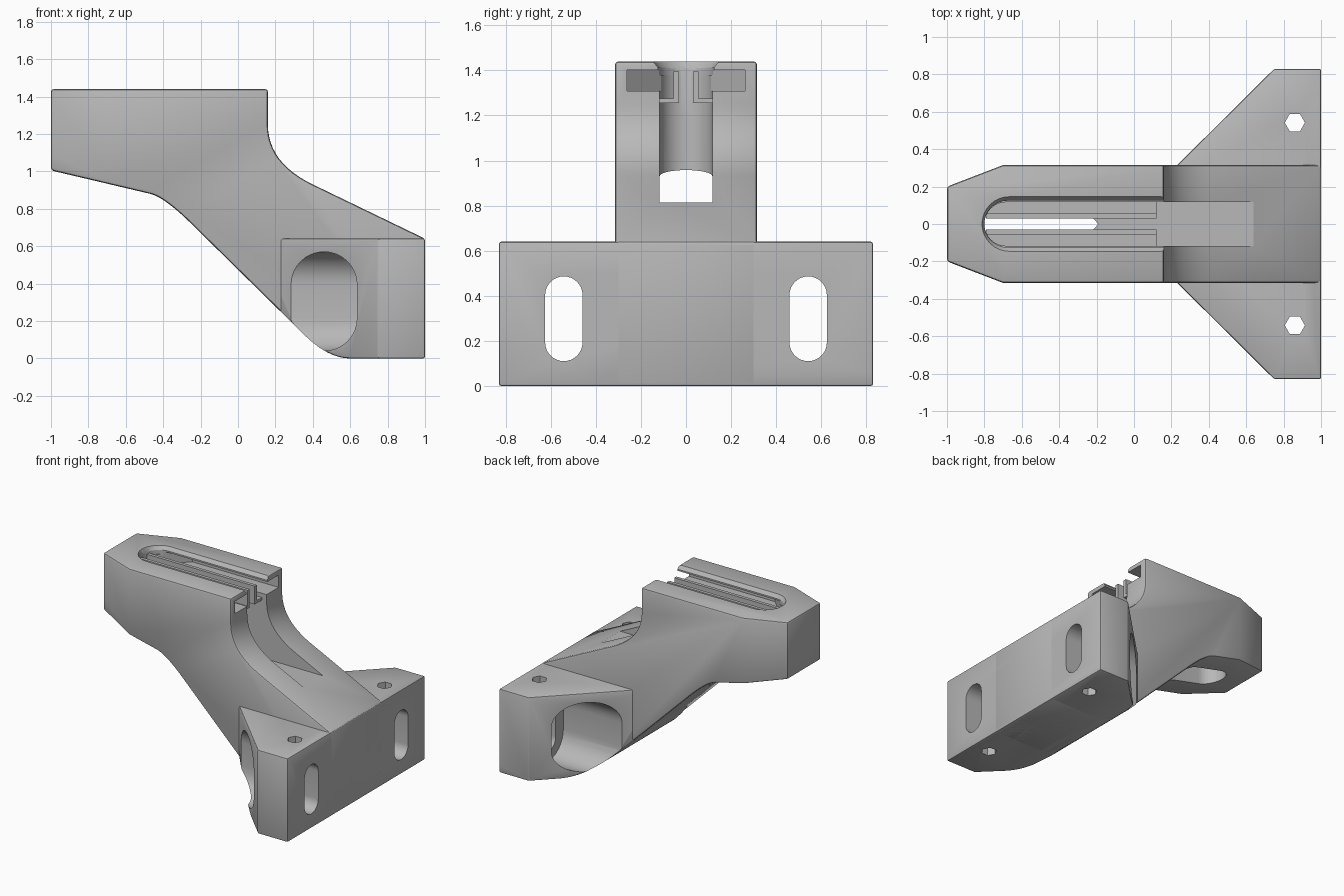
import bpy, bmesh
from math import sin, cos, pi, radians
from mathutils import Vector

if "Cube" in bpy.data.objects:
    bpy.data.objects.remove(bpy.data.objects["Cube"])

grey = bpy.data.materials.new("plain_grey")
grey.use_nodes = True
grey.diffuse_color = (0.48, 0.48, 0.48, 1)
grey.node_tree.nodes["Principled BSDF"].inputs["Base Color"].default_value = (0.48, 0.48, 0.48, 1)


def prism(name, pts, axis, lo, hi, end_pts=None):
    """Extrude a 2D outline along an axis; end_pts gives a different far outline."""
    place = {"x": lambda p, d: (d, p[0], p[1]),
             "y": lambda p, d: (p[0], d, p[1]),
             "z": lambda p, d: (p[0], p[1], d)}[axis]
    bm = bmesh.new()
    a = [bm.verts.new(place(p, lo)) for p in pts]
    b = [bm.verts.new(place(p, hi)) for p in (end_pts or pts)]
    bm.faces.new(a)
    bm.faces.new(b[::-1])
    for i in range(len(a)):
        j = (i + 1) % len(a)
        bm.faces.new((a[i], b[i], b[j], a[j]))
    bmesh.ops.recalc_face_normals(bm, faces=bm.faces)
    mesh = bpy.data.meshes.new(name)
    bm.to_mesh(mesh)
    bm.free()
    ob = bpy.data.objects.new(name, mesh)
    ob.data.materials.append(grey)
    bpy.context.collection.objects.link(ob)
    return ob


def apply(ob, mod):
    bpy.context.view_layer.objects.active = ob
    bpy.ops.object.modifier_apply(modifier=mod.name)


def boolean(ob, cutter, op="DIFFERENCE"):
    mod = ob.modifiers.new("cut", "BOOLEAN")
    mod.operation, mod.solver, mod.object = op, "EXACT", cutter
    apply(ob, mod)
    bpy.data.objects.remove(cutter)


def bevel(ob, width):
    mod = ob.modifiers.new("round", "BEVEL")
    mod.width, mod.segments, mod.limit_method = width, 2, "ANGLE"
    mod.angle_limit = radians(35)
    apply(ob, mod)


def bend(p, c, q, n=12):
    """Curved corner from p to q, pulled towards c."""
    p, c, q = Vector(p), Vector(c), Vector(q)
    return [tuple(p.lerp(c, i / n).lerp(c.lerp(q, i / n), i / n)) for i in range(n + 1)]


def arc(cx, cy, r, start, end, n=16):
    return [(cx + r * cos(start + (end - start) * i / n),
             cy + r * sin(start + (end - start) * i / n)) for i in range(n + 1)]


def stadium(y, z, r, half):
    return arc(y, z + half, r, 0, pi) + arc(y, z - half, r, pi, 2 * pi)


def open_slot(r, right, nose=-0.8):
    """Slot outline with a round end towards the nose."""
    return arc(nose + r, 0, r, pi / 2, 3 * pi / 2) + [(right, -r), (right, r)]


# Side profile shared by the arm and the mounting flange
profile = [(-1, 1.005), (-1, 1.44), (0.16, 1.44)]
profile += bend((0.16, 1.25), (0.16, 1.046), (0.4, 0.93))
profile += [(1, 0.64), (1, 0)]
profile += bend((0.6, 0), (0.48, 0), (0.35, 0.13))
profile += bend((-0.26, 0.73), (-0.397, 0.863), (-0.47, 0.88))

# Arm with a tapered nose
arm = prism("arm", profile, "y", -0.315, 0.315)
nose_plan = [(-1, -0.2), (-0.7, -0.315), (-0.7, -0.5), (1.2, -0.5),
             (1.2, 0.5), (-0.7, 0.5), (-0.7, 0.315), (-1, 0.2)]
boolean(arm, prism("nose_trim", nose_plan, "z", -0.2, 1.6), "INTERSECT")
bevel(arm, 0.015)

# Flange with angled wings, following the curved underside
flange_plan = [(1, -0.83), (1, 0.83), (0.75, 0.83), (0.1, 0.185), (0.1, -0.185), (0.75, -0.83)]
flange = prism("mounting_flange", flange_plan, "z", -0.2, 0.64)
boolean(flange, prism("underside_trim", profile, "y", -1, 1), "INTERSECT")
bevel(flange, 0.01)

# Screw slots, wide tool recesses and hexagonal holes in both wings
for s in (-1, 1):
    y = s * 0.542
    boolean(flange, prism("recess", stadium(y, 0.305, 0.175, 0.09), "x", -0.3, 0.78))
    boolean(flange, prism("screw_slot", stadium(y, 0.298, 0.083, 0.105), "x", 0.5, 1.2))
    boolean(flange, prism("hex_hole", arc(0.86, y, 0.054, 0, 5 * pi / 3, 5), "z", -0.2, 0.9))

# Cable channel, its opening through the underside, and the wide T-slot
boolean(arm, prism("channel", open_slot(0.117, 0.95), "z", 0.815, 1.6))
well = arc(-0.683, 0, 0.117, pi / 2, 3 * pi / 2) + [(-0.305, -0.117), (-0.19, 0), (-0.305, 0.117)]
boolean(arm, prism("well", well, "z", 0.3, 1.2))
tee = [(0.3, -0.262), (0.3, 0.262), (-0.57, 0.262), (-0.72, 0.11), (-0.72, -0.11), (-0.57, -0.262)]
boolean(arm, prism("tee_slot", tee, "z", 1.308, 1.402))

# Chamfered rim of the top opening
boolean(arm, prism("opening", open_slot(0.125, 0.3), "z", 1.38, 1.6))
boolean(arm, prism("rim_chamfer", open_slot(0.122, 0.3), "z", 1.41, 1.445,
                   open_slot(0.15, 0.3, -0.815)))

# Thin L-shaped guide rails inside the channel
rail = [(0.03, 1.255), (0.13, 1.255), (0.13, 1.275), (0.055, 1.275), (0.055, 1.395), (0.03, 1.395)]
for side, s in (("left", 1), ("right", -1)):
    prism(side + "_guide_rail", [(s * y, z) for y, z in rail], "x", -0.79, 0.12)

# Smooth curved walls, keep edges crisp
bpy.ops.object.select_all(action="DESELECT")
for ob in (arm, flange):
    ob.select_set(True)
bpy.context.view_layer.objects.active = arm
bpy.ops.object.shade_smooth_by_angle(angle=radians(25))
